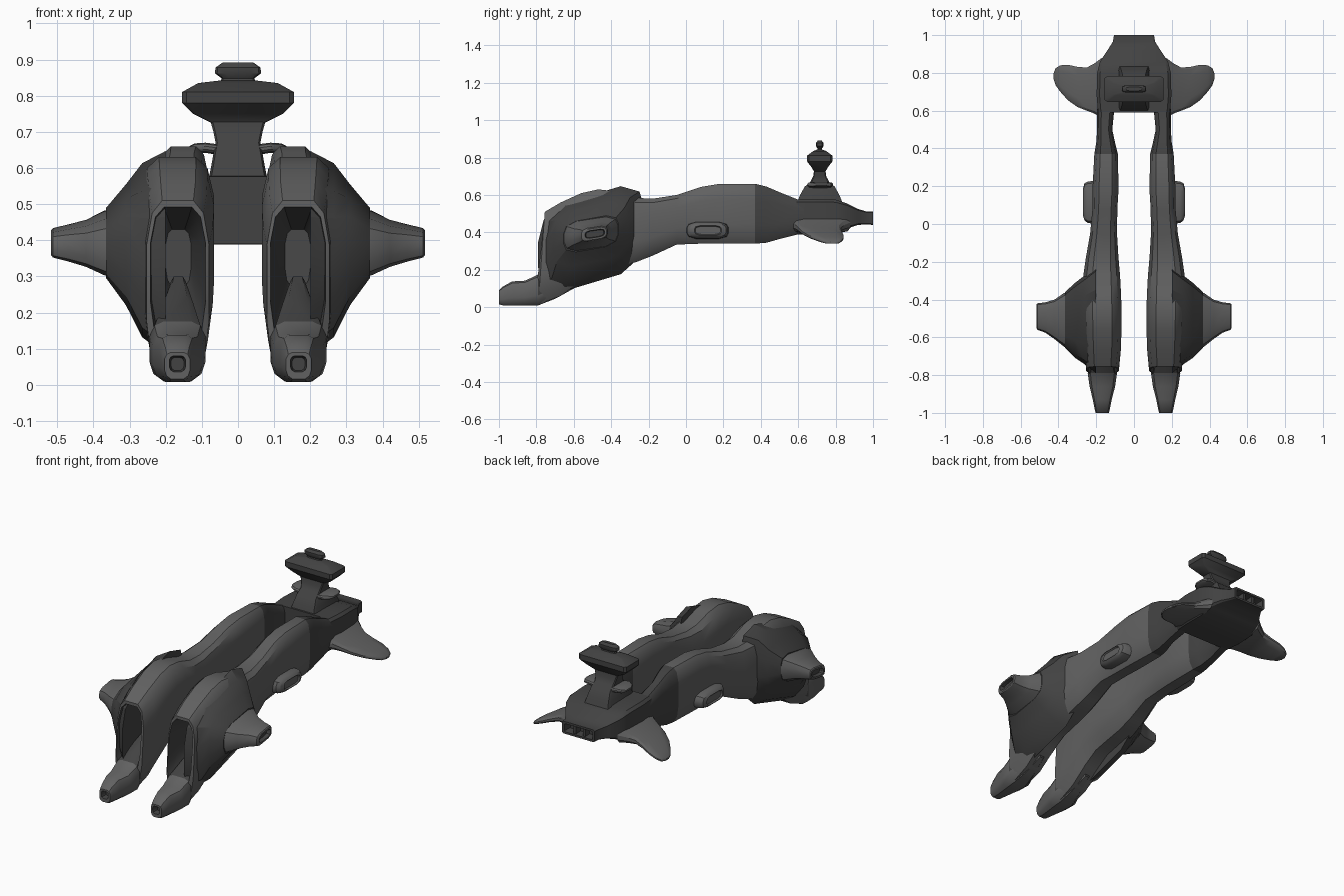
import bpy, bmesh, math

def material(name, v):
    m = bpy.data.materials.new(name)
    m.diffuse_color = (v, v, v, 1)
    return m

LIGHT = material("light grey hull", 0.12)
DARK = material("dark grey hull", 0.055)

# Cross-sections in a unit square
def mirrored(half):
    return half + [(-u, v) for u, v in reversed(half)]

ROUND = mirrored([(.5, 1), (.82, .86), (1, .5), (1, -.35), (.86, -.75), (.5, -1)])
BOX = mirrored([(.92, 1), (1, .85), (1, -.85), (.92, -1)])
SOFT = mirrored([(.55, 1), (.9, .75), (1, .3), (1, -.3), (.9, -.75), (.55, -1)])

def ring(axis, pos, a0, a1, b0, b1, prof, shear=0):
    """Section at pos on an axis, spanning a0..a1 and b0..b1 on the other two."""
    pts = []
    for u, v in prof:
        a = (a0 + a1) / 2 + u * (a1 - a0) / 2
        b = (b0 + b1) / 2 + v * (b1 - b0) / 2 + shear * u * (a1 - a0) / 2
        pts.append({'x': (pos, a, b), 'y': (a, pos, b), 'z': (a, b, pos)}[axis])
    return pts

def loft(name, rings, rule=None, mat=LIGHT, mirror=False, angle=30):
    """Skin rings, cap the ends; rule(ring index, centre) is True for dark faces."""
    bm = bmesh.new()
    vs = [[bm.verts.new(p) for p in r] for r in rings]
    n = len(rings[0])
    tagged = []
    for i in range(len(vs) - 1):
        for j in range(n):
            k = (j + 1) % n
            tagged.append((i, bm.faces.new((vs[i][j], vs[i][k], vs[i + 1][k], vs[i + 1][j]))))
    tagged.append((-1, bm.faces.new(vs[0])))
    tagged.append((len(vs) - 1, bm.faces.new(vs[-1])))
    if rule:
        for i, f in tagged:
            f.material_index = int(rule(i, f.calc_center_median()))
    bmesh.ops.recalc_face_normals(bm, faces=bm.faces)
    me = bpy.data.meshes.new(name)
    bm.to_mesh(me)
    bm.free()
    ob = bpy.data.objects.new(name, me)
    bpy.context.collection.objects.link(ob)
    for m in ((LIGHT, DARK) if rule else (mat,)):
        me.materials.append(m)
    if mirror:
        md = ob.modifiers.new("mirror", 'MIRROR')
        md.use_mirror_merge = False
    bpy.ops.object.select_all(action='DESELECT')
    ob.select_set(True)
    bpy.context.view_layer.objects.active = ob
    bpy.ops.object.shade_smooth_by_angle(angle=math.radians(angle))
    return ob

# Twin hulls: y, inner x, outer x, bottom z, top z
HULL = [(.70, .105, .19, .41, .56), (.60, .105, .195, .39, .575), (.50, .115, .195, .365, .615),
        (.43, .10, .20, .345, .645), (.37, .085, .21, .34, .66), (.18, .082, .22, .34, .66),
        (.08, .088, .22, .34, .643), (-.05, .09, .232, .335, .60), (-.18, .082, .255, .275, .58),
        (-.27, .074, .268, .24, .585), (-.38, .068, .27, .215, .62), (-.47, .066, .27, .195, .63),
        (-.56, .066, .268, .14, .61), (-.67, .07, .262, .06, .56)]
rings = [ring('y', y, a, b, c, d, ROUND) for y, a, b, c, d in HULL]

def slanted(y_top, y_bot, a, b, c, d):
    pts = ring('y', 0, a, b, c, d, ROUND)
    return [(x, y_bot + (y_top - y_bot) * (z - c) / (d - c), z) for x, y, z in pts]

# Open mouth rim and its tapering cavity
rings += [slanted(-.755, -.79, .08, .253, .015, .51),
          slanted(-.755, -.80, .09, .242, .10, .492),
          slanted(-.68, -.70, .10, .232, .16, .475),
          slanted(-.50, -.55, .13, .20, .27, .43)]
mouth = len(HULL) + 1
loft("twin_hull", rings, lambda i, c: c.y > .40 or i >= mouth, mirror=True, angle=35)

# Lower jaw with nose socket
JAW = [(-.60, .14, .19, .10, .30), (-.70, .115, .215, .045, .24), (-.79, .09, .245, .01, .175),
       (-.86, .10, .235, .008, .142), (-.93, .118, .218, .008, .138), (-.98, .128, .208, .01, .11),
       (-1.0, .133, .203, .016, .09), (-1.0, .145, .19, .036, .08), (-.965, .15, .185, .04, .075)]
loft("lower_jaw", [ring('y', y, a, b, c, d, ROUND) for y, a, b, c, d in JAW],
     lambda i, c: i >= 7 or i < 2 and c.z > .1, mirror=True, angle=35)

# Side bulges: x, y range, z range
BULGE = [(.20, -.79, -.22, .13, .60), (.265, -.74, -.275, .17, .575), (.31, -.71, -.31, .24, .535),
         (.365, -.655, -.36, .31, .475)]
loft("side_bulge", [ring('x', x, a, b, c, d, SOFT, .3 if x < .3 else .18)
                    for x, a, b, c, d in BULGE], mat=DARK, mirror=True)

# Stub wings with recessed tips
WING = [(.35, -.655, -.36, .31, .475), (.37, -.65, -.365, .315, .47), (.42, -.61, -.40, .335, .448),
        (.47, -.575, -.415, .348, .437), (.512, -.56, -.42, .358, .428), (.517, -.55, -.425, .363, .423),
        (.517, -.54, -.435, .373, .413), (.495, -.535, -.44, .376, .41)]
loft("stub_wing", [ring('x', x, a, b, c, d, SOFT, .15) for x, a, b, c, d in WING],
     lambda i, c: i >= 6, mirror=True)

# Side pods
POD = [(.19, .0, .23, .365, .457), (.245, .005, .225, .368, .455), (.262, .02, .215, .376, .447),
       (.27, .045, .19, .385, .437), (.262, .05, .185, .39, .432)]
loft("side_pod", [ring('x', x, a, b, c, d, SOFT) for x, a, b, c, d in POD], mirror=True)

# Stern block with exhaust recess
STERN = [(.59, .19, .39, .577), (.68, .198, .388, .578), (.80, .195, .39, .575), (.86, .18, .42, .555),
         (.92, .14, .44, .525), (.965, .112, .443, .512), (1.0, .106, .44, .512),
         (1.0, .092, .452, .50), (.95, .088, .455, .497)]
loft("stern_block", [ring('y', y, -h, h, c, d, BOX) for y, h, c, d in STERN], mat=DARK)
for x in (-.03, .03):
    loft("exhaust_divider", [ring('y', y, x - .008, x + .008, .45, .502, BOX) for y in (.94, .99)], mat=DARK)

# Drooping stern fins: x, y range, centre z, half thickness
FIN = [(.17, .56, .88, .44, .045), (.21, .585, .85, .43, .035), (.25, .60, .828, .418, .026),
       (.30, .62, .832, .40, .02), (.35, .655, .843, .38, .016), (.39, .70, .84, .362, .013),
       (.415, .735, .825, .35, .01), (.425, .765, .80, .345, .005)]
loft("stern_fin", [ring('x', x, a, b, z - t, z + t, SOFT) for x, a, b, z, t in FIN], mirror=True)

# Tower neck, bridge and cap: z, half width, half depth
def tower(name, rows, prof):
    loft(name, [ring('z', z, -w, w, .715 - d, .715 + d, prof) for z, w, d in rows], mat=DARK)

tower("tower_neck", [(.55, .085, .125), (.60, .075, .105), (.645, .067, .08), (.67, .062, .05),
                     (.70, .068, .035), (.735, .078, .03)], BOX)
tower("bridge", [(.725, .075, .03), (.75, .125, .045), (.78, .155, .068), (.81, .155, .068),
                 (.835, .11, .035), (.842, .05, .016)], BOX)
tower("bridge_cap", [(.835, .05, .016), (.848, .045, .012), (.862, .064, .02), (.878, .062, .02),
                     (.892, .042, .01)], SOFT)

# Leaf plates beside the neck
LEAF = [(.05, .65, .78, .635, .665), (.09, .65, .785, .642, .67), (.12, .67, .775, .642, .668),
        (.135, .695, .75, .65, .66)]
loft("neck_leaf", [ring('x', x, a, b, c, d, SOFT) for x, a, b, c, d in LEAF], mirror=True)
